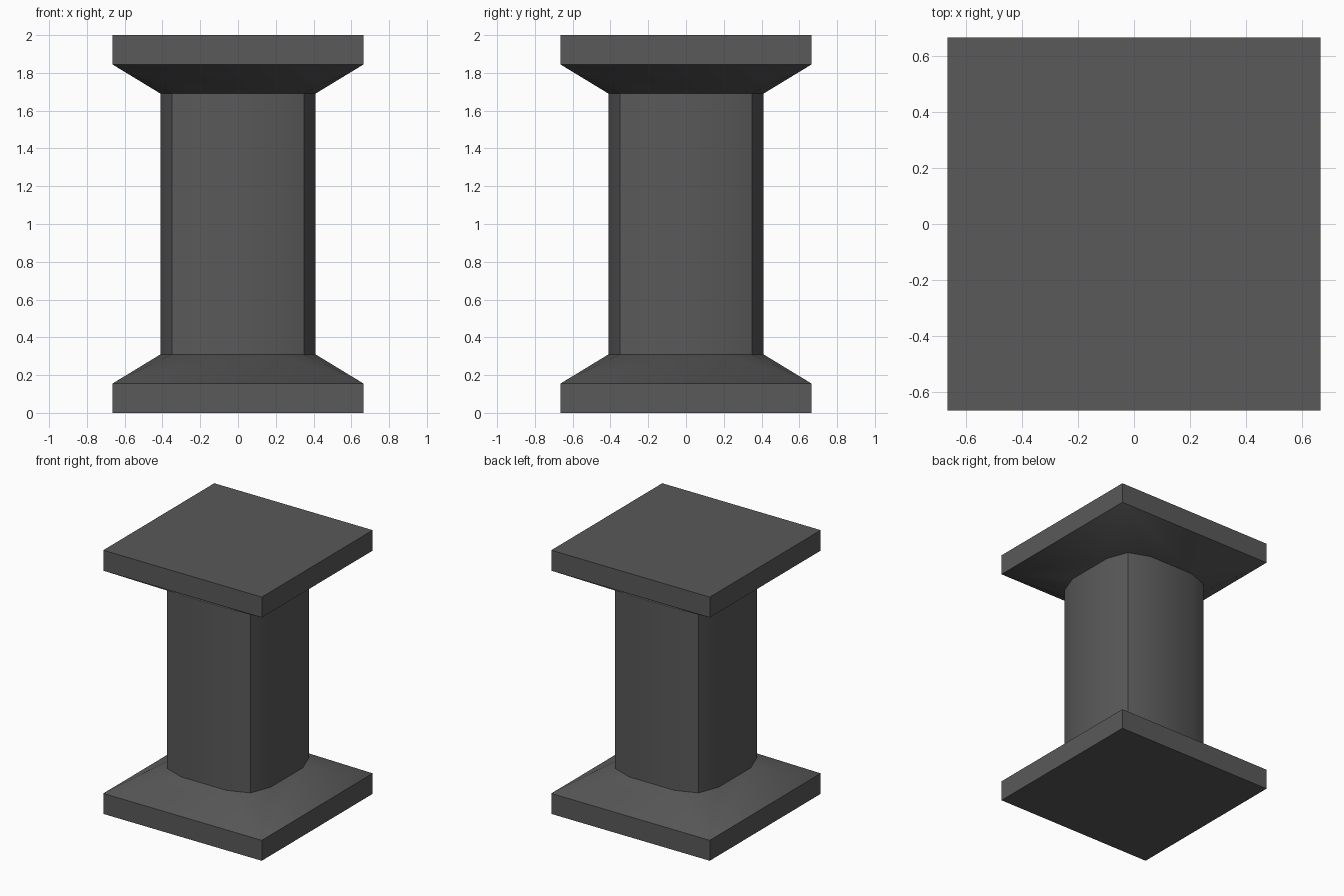
import bpy
import bmesh
import math
from mathutils import Matrix, Vector

cube = bpy.data.objects.get("Cube")
if cube:
    bpy.data.objects.remove(cube, do_unlink=True)

HALF = 0.665       # half width of the square slabs
SLAB = 0.155       # slab thickness
FLARE = 0.31       # height where the flare meets the shaft
HEIGHT = 2.0

stone = bpy.data.materials.new("dark_grey_stone")
stone.use_nodes = True
colour = (0.1, 0.1, 0.1, 1)
stone.diffuse_color = colour
stone.node_tree.nodes["Principled BSDF"].inputs["Base Color"].default_value = colour


def ring(bm, side, z):
    """Repeat one side's points around the four sides."""
    return [bm.verts.new(Matrix.Rotation(math.pi / 2 * k, 3, 'Z') @ Vector((x, y, z)))
            for k in range(4) for x, y in side]


def finish(name, bm):
    bmesh.ops.recalc_face_normals(bm, faces=bm.faces)
    mesh = bpy.data.meshes.new(name)
    bm.to_mesh(mesh)
    bm.free()
    mesh.materials.append(stone)
    obj = bpy.data.objects.new(name, mesh)
    bpy.context.collection.objects.link(obj)
    bpy.ops.object.select_all(action='DESELECT')
    obj.select_set(True)
    bpy.context.view_layer.objects.active = obj
    bpy.ops.object.shade_smooth_by_angle(angle=math.radians(30))


# One side of the slab and one bowed side of the shaft, each from its corner
square = [(-HALF, -HALF)]
bowed = [(-0.35, -0.35), (-0.19, -0.41), (0.19, -0.41)]


def slab_with_flare(name, flip):
    bm = bmesh.new()
    low, high = ring(bm, square, 0), ring(bm, square, SLAB)
    neck = ring(bm, bowed, FLARE)
    bm.faces.new(low)
    bm.faces.new(neck)
    for k in range(4):
        n = (k + 1) % 4
        a, b, c, d = neck[3 * k], neck[3 * k + 1], neck[3 * k + 2], neck[3 * n]
        bm.faces.new((low[k], low[n], high[n], high[k]))
        bm.faces.new((high[k], high[n], c, b))
        bm.faces.new((high[k], b, a))
        bm.faces.new((high[n], d, c))
    if flip:
        for v in bm.verts:
            v.co.z = HEIGHT - v.co.z
    finish(name, bm)


slab_with_flare("base", False)
slab_with_flare("capital", True)

# Shaft
bm = bmesh.new()
low, high = ring(bm, bowed, FLARE), ring(bm, bowed, HEIGHT - FLARE)
for i in range(len(low)):
    j = (i + 1) % len(low)
    bm.faces.new((low[i], low[j], high[j], high[i]))
finish("shaft", bm)
